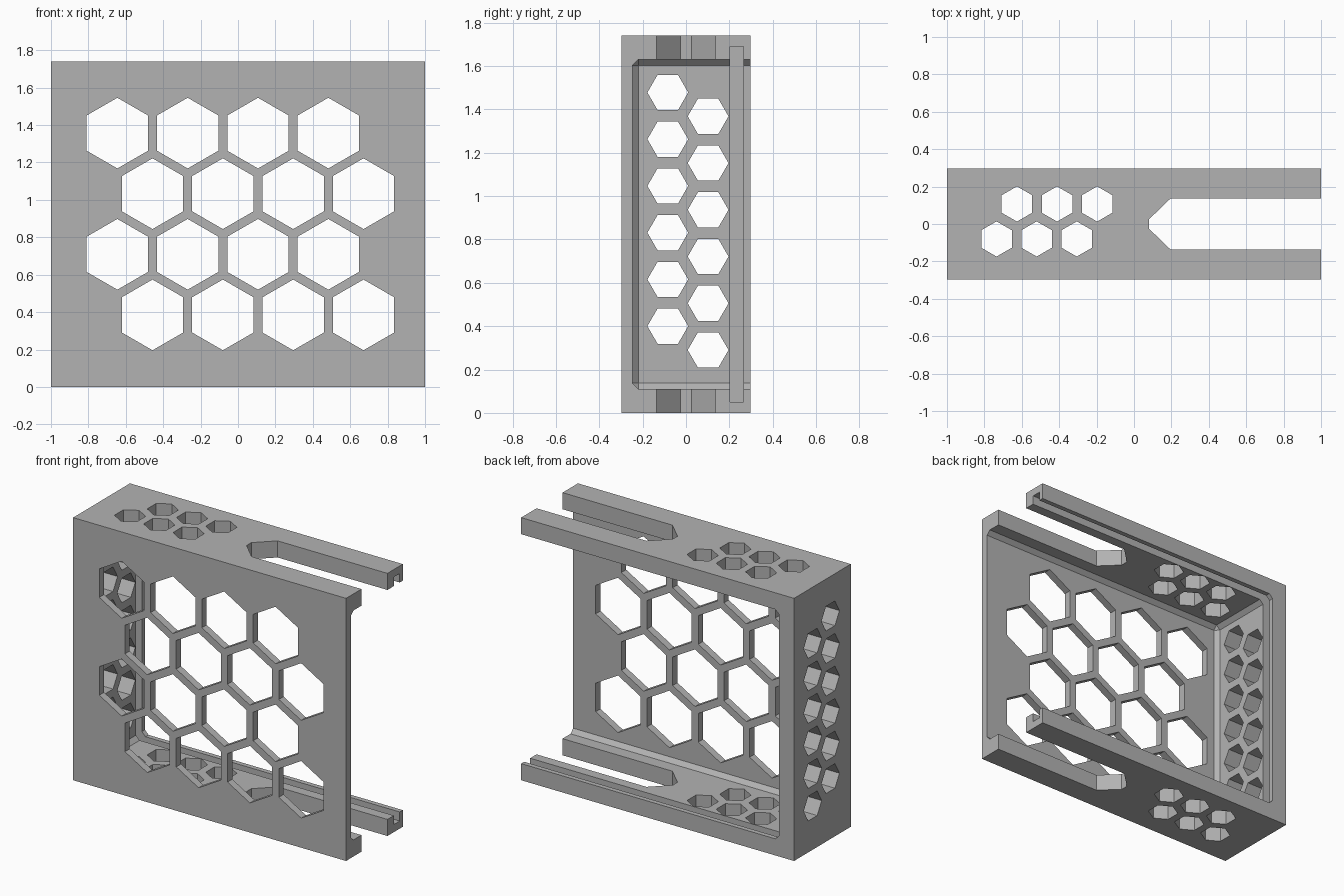
import bpy, bmesh
from math import pi, sin, cos
from mathutils import Vector

W, D, H = 1.0, 0.297, 1.74      # half width, half depth, height
PLATE, FRONT = 0.11, 0.05       # wall thicknesses

cube = bpy.data.objects.get("Cube")
if cube:
    bpy.data.objects.remove(cube, do_unlink=True)

grey = bpy.data.materials.new("grey plastic")
grey.use_nodes = True
colour = (0.45, 0.45, 0.45, 1)
grey.diffuse_color = colour
grey.node_tree.nodes["Principled BSDF"].inputs["Base Color"].default_value = colour


def finish(bm, name):
    bmesh.ops.recalc_face_normals(bm, faces=bm.faces)
    mesh = bpy.data.meshes.new(name)
    bm.to_mesh(mesh)
    bm.free()
    mesh.materials.append(grey)
    obj = bpy.data.objects.new(name, mesh)
    bpy.context.collection.objects.link(obj)
    return obj


def add_box(bm, low, high):
    low, high = Vector(low), Vector(high)
    verts = bmesh.ops.create_cube(bm, size=1)["verts"]
    for v in verts:
        v.co = (low + high) / 2 + v.co * (high - low)


def add_prism(bm, outline, direction):
    face = bm.faces.new([bm.verts.new(p) for p in outline])
    new = bmesh.ops.extrude_face_region(bm, geom=[face])["geom"]
    bmesh.ops.translate(bm, vec=direction,
                        verts=[g for g in new if isinstance(g, bmesh.types.BMVert)])


def add_hexagon(bm, centre, tip, side, radius, depth):
    """Hexagonal prism with one corner along tip, running along depth."""
    centre, tip, side = Vector(centre), Vector(tip), Vector(side)
    ring = [centre + radius * (tip * cos(i * pi / 3) + side * sin(i * pi / 3))
            for i in range(6)]
    add_prism(bm, ring, depth)


def cut(target, bm):
    cutter = finish(bm, "cutter")
    cutter.hide_render = True
    mod = target.modifiers.new("cut", 'BOOLEAN')
    mod.operation, mod.solver, mod.object = 'DIFFERENCE', 'EXACT', cutter
    bpy.context.view_layer.objects.active = target
    bpy.ops.object.modifier_apply(modifier=mod.name)
    bpy.data.objects.remove(cutter, do_unlink=True)


X, Y, Z = (1, 0, 0), (0, 1, 0), (0, 0, 1)

# Outer block
bm = bmesh.new()
add_box(bm, (-W, -D, 0), (W, D, H))
frame = finish(bm, "honeycomb_frame")

# Cavity, open at the back and one end, with chamfered inside corners
bm = bmesh.new()
x0, y0 = -W + PLATE, -D + FRONT
add_box(bm, (x0, y0, PLATE), (W + 1, D + 1, H - PLATE))
corners = []
for e in bm.edges:
    a, b = (v.co for v in e.verts)
    at_end = max(a.x, b.x) < x0 + 0.01
    at_front = max(a.y, b.y) < y0 + 0.01
    level = abs(a.z - b.z) < 0.01
    if (at_end and at_front) or (level and (at_end or at_front)):
        corners.append(e)
bmesh.ops.bevel(bm, geom=corners, offset=0.027, segments=1, affect='EDGES')
cut(frame, bm)

# Groove for a sliding back panel
bm = bmesh.new()
add_box(bm, (-W + 0.05, 0.203, 0.05), (W + 1, 0.265, H - 0.05))
cut(frame, bm)

# Pointed slots through the top and bottom plates
bm = bmesh.new()
half = [(0.08, 0.025), (0.195, 0.136), (W + 0.5, 0.136)]
outline = half + [(x, -y) for x, y in reversed(half)]
add_prism(bm, [(x, y, -0.5) for x, y in outline], (0, 0, H + 1))
cut(frame, bm)

# Honeycomb through the front panel
bm = bmesh.new()
for row in range(4):
    for col in range(4):
        x = (-0.457 if row % 2 == 0 else -0.645) + 0.376 * col
        add_hexagon(bm, (x, -D - 0.1, 0.385 + 0.324 * row), Z, X, 0.189, (0, 0.2, 0))
cut(frame, bm)

# Honeycomb through the end wall
bm = bmesh.new()
for y, z in ((-0.084, 0.4), (0.102, 0.29)):
    for i in range(6):
        add_hexagon(bm, (-W - 0.1, y, z + 0.2155 * i), Y, Z, 0.094, (0.3, 0, 0))
cut(frame, bm)

# Honeycomb through the top and bottom plates
bm = bmesh.new()
for x, y in ((-0.626, 0.107), (-0.735, -0.08)):
    for i in range(3):
        add_hexagon(bm, (x + 0.2145 * i, y, -0.5), Y, X, 0.094, (0, 0, H + 1))
cut(frame, bm)
